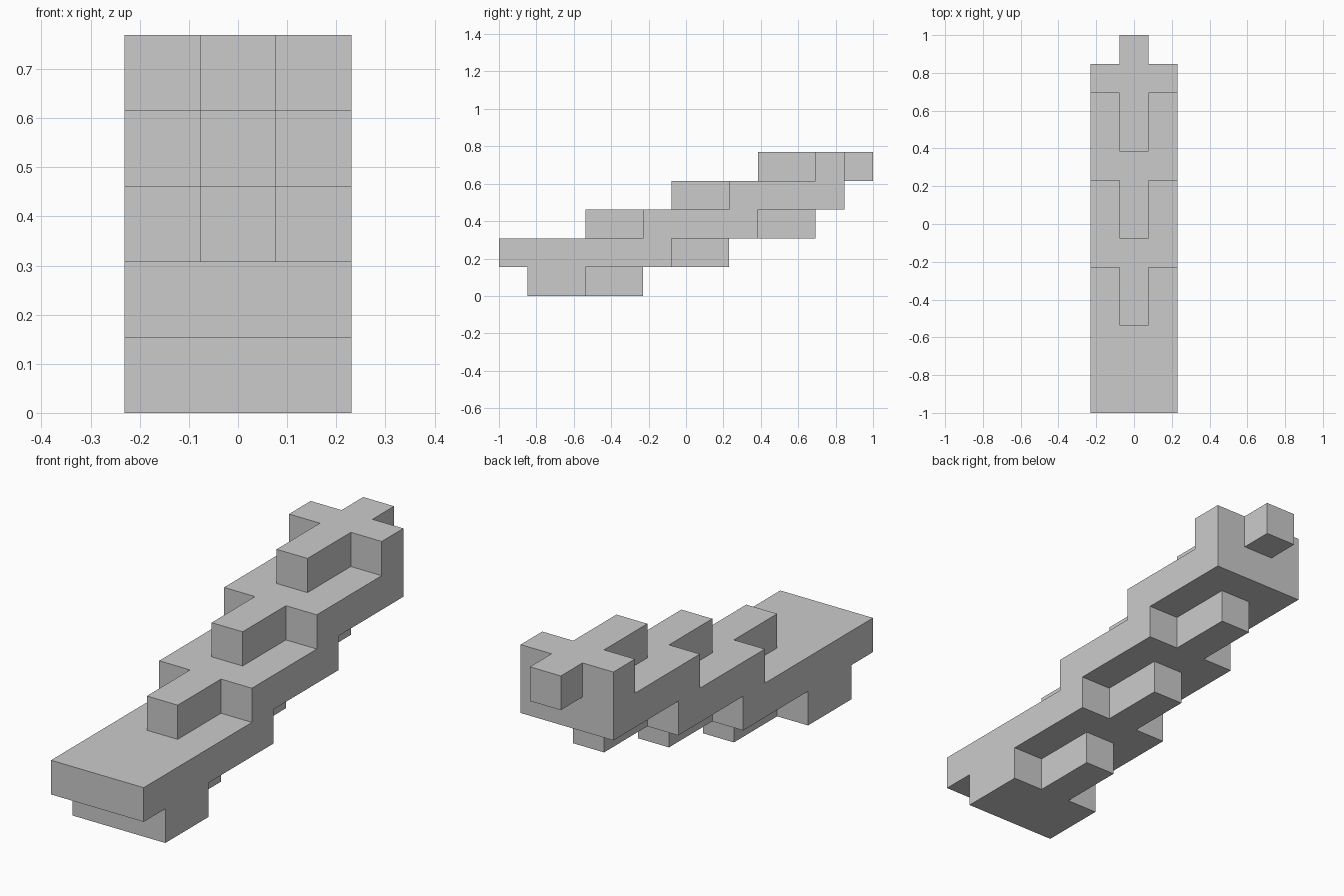
import bpy
import bmesh
from mathutils import Vector

cube = bpy.data.objects.get("Cube")
if cube:
    bpy.data.objects.remove(cube, do_unlink=True)

UNIT = 2 / 13  # thirteen blocks long

grey = bpy.data.materials.new("plain_grey")
grey.use_nodes = True
colour = (0.6, 0.6, 0.6, 1)
grey.diffuse_color = colour
grey.node_tree.nodes["Principled BSDF"].inputs["Base Color"].default_value = colour

# Each layer, bottom to top: (full-width span, narrow centre tongue span) in blocks
LAYERS = [
    ((1, 3), (1, 5)),
    ((0, 6), (0, 8)),
    ((5, 9), (3, 11)),
    ((8, 12), (6, 12)),
    ((11, 12), (9, 13)),
]

# Collect the filled blocks
cells = set()
for z, (wide, tongue) in enumerate(LAYERS):
    cells |= {(x, y, z) for x in (-1, 0, 1) for y in range(*wide)}
    cells |= {(0, y, z) for y in range(*tongue)}

# Skin only the exposed block sides, so the beam is one closed shell
bm = bmesh.new()
for cell in cells:
    for axis in range(3):
        for sign in (-1, 1):
            n = Vector((0, 0, 0))
            n[axis] = sign
            if tuple(int(c + d) for c, d in zip(cell, n)) in cells:
                continue
            u = Vector((0, 0, 0))
            u[(axis + 1) % 3] = 1
            v = n.cross(u)
            centre = Vector(cell) + Vector((0, 0.5 - 6.5 + 0.0, 0.5)) + n / 2
            corners = [centre + (a * u + b * v) / 2
                       for a, b in ((-1, -1), (1, -1), (1, 1), (-1, 1))]
            bm.faces.new([bm.verts.new(c * UNIT) for c in corners])

# Weld the shell and merge coplanar squares into large flat faces
bmesh.ops.remove_doubles(bm, verts=bm.verts, dist=0.001)
bmesh.ops.dissolve_limit(bm, angle_limit=0.01, verts=bm.verts, edges=bm.edges)
bmesh.ops.recalc_face_normals(bm, faces=bm.faces)

mesh = bpy.data.meshes.new("stepped_beam")
bm.to_mesh(mesh)
bm.free()
mesh.materials.append(grey)
beam = bpy.data.objects.new("stepped_beam", mesh)
bpy.context.collection.objects.link(beam)
